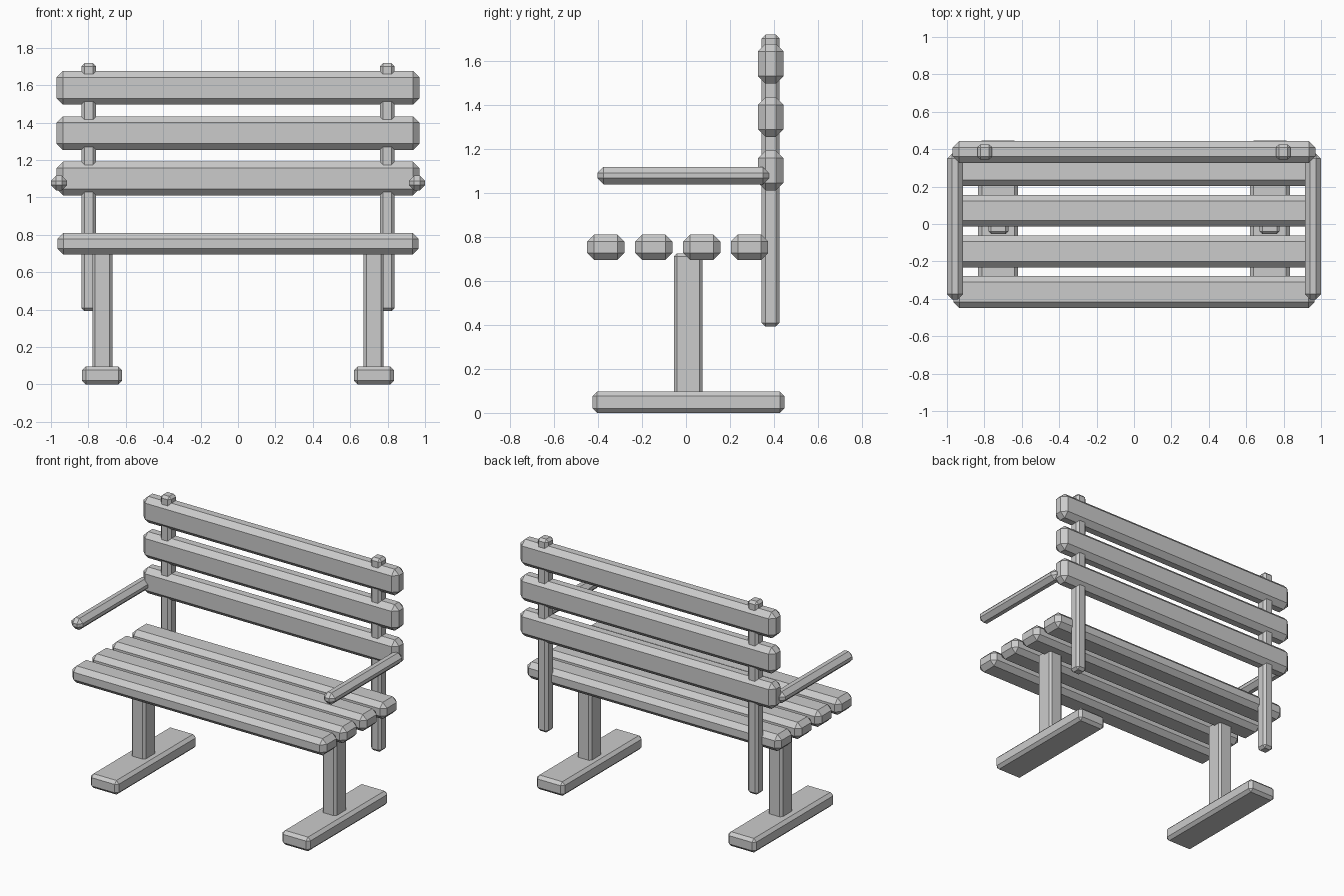
import bpy
import bmesh
from mathutils import Vector

cube = bpy.data.objects.get("Cube")
if cube:
    bpy.data.objects.remove(cube, do_unlink=True)

# Single painted-grey material
grey = bpy.data.materials.new("plain_grey")
grey.use_nodes = True
colour = (0.6, 0.6, 0.6, 1)
grey.diffuse_color = colour
grey.node_tree.nodes["Principled BSDF"].inputs["Base Color"].default_value = colour


def beam(name, xs, ys, zs, chamfer):
    """Chamfered timber filling the given x, y and z ranges."""
    low, high = (Vector(corner) for corner in zip(xs, ys, zs))
    middle, size = (low + high) / 2, high - low
    mesh = bpy.data.meshes.new(name)
    bm = bmesh.new()
    bmesh.ops.create_cube(bm, size=1)
    bmesh.ops.scale(bm, vec=size, verts=bm.verts)
    bm.to_mesh(mesh)
    bm.free()
    mesh.materials.append(grey)
    part = bpy.data.objects.new(name, mesh)
    part.location = middle
    bpy.context.collection.objects.link(part)
    bevel = part.modifiers.new("chamfer", "BEVEL")
    bevel.width = chamfer
    bevel.segments = 1
    return part


def pair(name, x, half, ys, zs, chamfer):
    """The same timber on both sides of the bench."""
    for side, sign in (("left", 1), ("right", -1)):
        beam(f"{side}_{name}", (sign * x - half, sign * x + half), ys, zs, chamfer)


# Seat slats
for i in range(4):
    y = -0.364 + i * 0.2175
    beam(f"seat_slat_{i + 1}", (-0.966, 0.966), (y - 0.085, y + 0.085), (0.695, 0.81), 0.032)

# Backrest rails
for i in range(3):
    z = 1.101 + i * 0.2425
    beam(f"back_rail_{i + 1}", (-0.97, 0.97), (0.327, 0.443), (z - 0.09, z + 0.09), 0.034)

# Supports and armrests
pair("foot", 0.727, 0.107, (-0.424, 0.447), (0, 0.097), 0.02)
pair("leg", 0.725, 0.053, (-0.054, 0.075), (0.08, 0.725), 0.014)
pair("back_post", 0.798, 0.04, (0.344, 0.425), (0.392, 1.718), 0.017)
pair("armrest", 0.957, 0.043, (-0.403, 0.377), (1.038, 1.117), 0.028)
